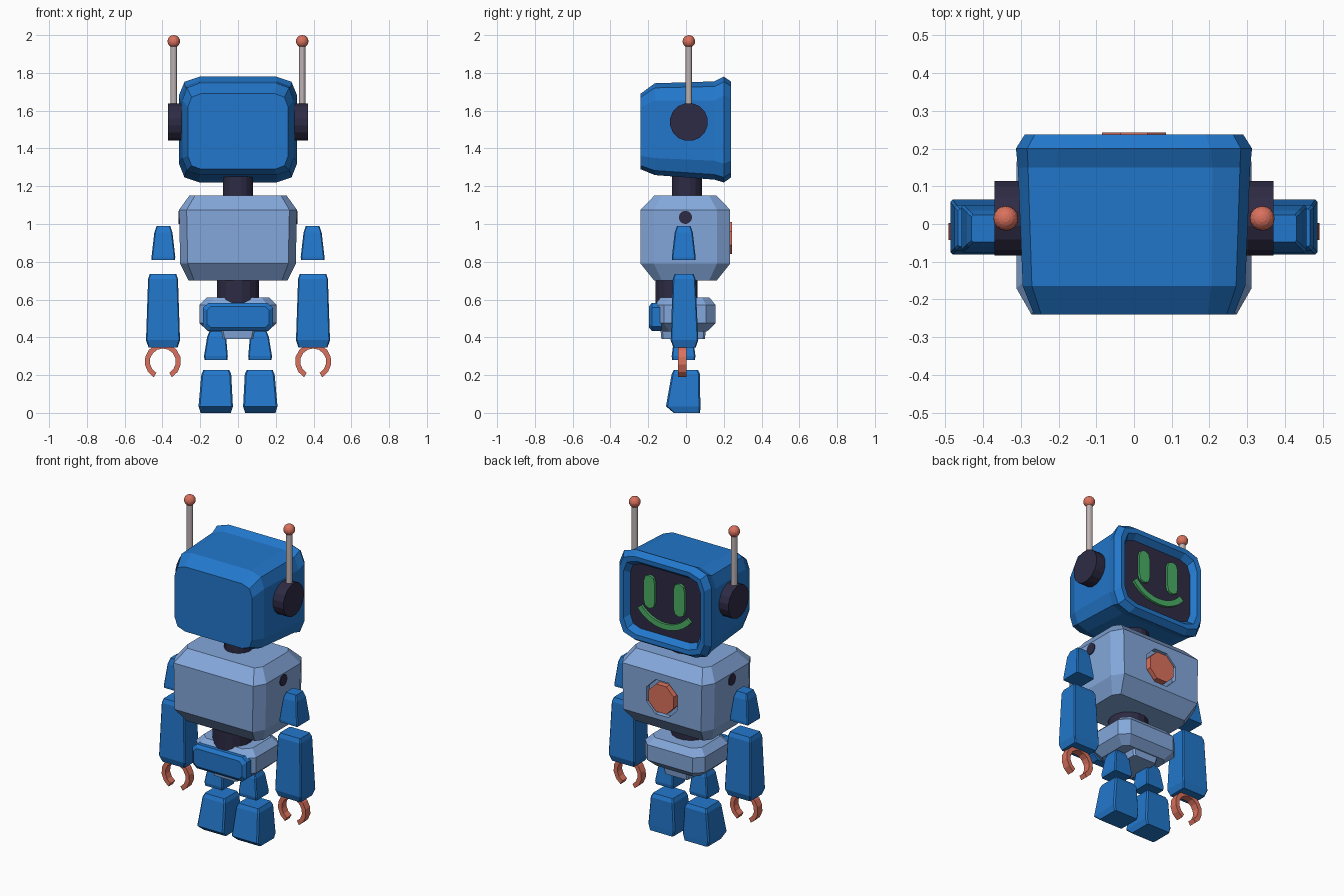
import bpy, bmesh, math
from mathutils import Matrix


def material(name, rgb):
    m = bpy.data.materials.new(name)
    m.diffuse_color = (*rgb, 1)
    return m


BLUE = material("blue", (0.016, 0.185, 0.60))
PALE = material("pale blue", (0.23, 0.39, 0.71))
DARK = material("dark navy", (0.027, 0.024, 0.058))
RED = material("coral", (0.70, 0.165, 0.11))
GREY = material("warm grey", (0.52, 0.46, 0.46))
GREEN = material("green", (0.07, 0.42, 0.13))


def finish(name, bm, *mats):
    bmesh.ops.recalc_face_normals(bm, faces=bm.faces)
    me = bpy.data.meshes.new(name)
    bm.to_mesh(me)
    bm.free()
    for m in mats:
        me.materials.append(m)
    ob = bpy.data.objects.new(name, me)
    bpy.context.collection.objects.link(ob)
    return ob


def outline(cu, cv, hu, hv, ku, kv, mid):
    """Rectangle with cut corners; mid adds a point to round each corner."""
    pts = []
    for su, sv in ((1, 1), (-1, 1), (-1, -1), (1, -1)):
        corner = [(hu - ku, hv), (hu, hv - kv)]
        if mid:
            corner.insert(1, (hu - 0.27 * ku, hv - 0.27 * kv))
        if su * sv > 0:
            corner.reverse()
        pts += [(cu + su * u, cv + sv * v) for u, v in corner]
    return pts


def loft(name, mats, rings, axis="Z", mid=False):
    """Rings are (position, centre u, centre v, half u, half v, cut u, cut v)."""
    bm = bmesh.new()
    loops = []
    for t, *r in rings:
        loops.append([bm.verts.new((u, v, t) if axis == "Z" else (u, t, v))
                      for u, v in outline(*r, mid)])
    for a, b in zip(loops, loops[1:]):
        n = len(a)
        for i in range(n):
            bm.faces.new((a[i], a[(i + 1) % n], b[(i + 1) % n], b[i]))
    bm.faces.new(loops[0])
    bm.faces.new(loops[-1]).material_index = len(mats) - 1
    return finish(name, bm, *mats)


def cylinder(name, mat, centre, r, depth, axis="Z", n=16):
    bm = bmesh.new()
    rot = {"Z": Matrix(), "X": Matrix.Rotation(math.pi / 2, 4, "Y"),
           "Y": Matrix.Rotation(math.pi / 2, 4, "X")}[axis]
    spin = Matrix.Rotation(math.pi / n, 4, "Z")
    bmesh.ops.create_cone(bm, cap_ends=True, segments=n, radius1=r, radius2=r,
                          depth=depth, matrix=Matrix.Translation(centre) @ rot @ spin)
    return finish(name, bm, mat)


def arc_band(name, mat, cx, cz, r0, r1, a0, a1, n, y0, y1):
    """Curved bar in the xz plane."""
    bm = bmesh.new()
    rows = []
    for i in range(n + 1):
        a = math.radians(a0 + (a1 - a0) * i / n)
        rows.append([bm.verts.new((cx + r * math.cos(a), y, cz + r * math.sin(a)))
                     for r, y in ((r0, y0), (r1, y0), (r1, y1), (r0, y1))])
    for a, b in zip(rows, rows[1:]):
        for j in range(4):
            bm.faces.new((a[j], a[(j + 1) % 4], b[(j + 1) % 4], b[j]))
    bm.faces.new(rows[0])
    bm.faces.new(rows[-1])
    return finish(name, bm, mat)


# Head with flared rim and recessed screen
loft("head", (BLUE, DARK), [
    (-0.24, 0, 1.49, 0.265, 0.20, 0.07, 0.07),
    (-0.165, 0, 1.502, 0.295, 0.243, 0.09, 0.09),
    (0.15, 0, 1.495, 0.308, 0.26, 0.10, 0.10),
    (0.20, 0, 1.50, 0.313, 0.28, 0.11, 0.10),
    (0.237, 0, 1.50, 0.29, 0.255, 0.10, 0.09),
    (0.235, 0, 1.50, 0.262, 0.227, 0.085, 0.08),
    (0.20, 0, 1.50, 0.24, 0.20, 0.07, 0.07)], "Y", True)

# Face on the screen
for s in (-1, 1):
    loft("eye", (GREEN,), [(y, s * 0.102, 1.55, 0.037, 0.10, 0.03, 0.04)
                           for y in (0.195, 0.215)], "Y", True)
arc_band("smile", GREEN, 0, 1.58, 0.20, 0.235, 219, 321, 12, 0.195, 0.215)

# Neck, torso, waist
cylinder("neck", DARK, (0, 0.005, 1.18), 0.08, 0.18)
torso = loft("torso", (PALE,), [
    (0.70, 0, -0.003, 0.262, 0.165, 0.03, 0.04),
    (0.79, 0, -0.003, 0.306, 0.237, 0.04, 0.07),
    (1.075, 0, -0.003, 0.312, 0.237, 0.04, 0.07),
    (1.15, 0, -0.003, 0.258, 0.165, 0.03, 0.04)])
cylinder("waist", DARK, (0, -0.05, 0.65), 0.113, 0.14)

# Chest button in an octagonal recess
cutter = cylinder("chest_cutter", PALE, (0, 0.24, 0.925), 0.115, 0.07, "Y", 8)
cutter.hide_render = True
cutter.hide_set(True)
mod = torso.modifiers.new("recess", "BOOLEAN")
mod.operation = "DIFFERENCE"
mod.solver = "EXACT"
mod.object = cutter
cylinder("chest_button", RED, (0, 0.218, 0.925), 0.092, 0.05, "Y", 8)

# Pelvis, belt plate and lower block
loft("pelvis", (PALE,), [
    (0.43, 0, -0.005, 0.155, 0.115, 0.03, 0.03),
    (0.475, 0, -0.005, 0.205, 0.162, 0.05, 0.05),
    (0.57, 0, -0.005, 0.205, 0.162, 0.05, 0.05),
    (0.61, 0, -0.005, 0.165, 0.13, 0.04, 0.04)])
loft("belt_plate", (BLUE,), [
    (-0.197, 0, 0.508, 0.165, 0.055, 0.02, 0.02),
    (-0.18, 0, 0.508, 0.185, 0.075, 0.03, 0.025),
    (-0.13, 0, 0.508, 0.185, 0.075, 0.03, 0.025)], "Y")
loft("pelvis_block", (PALE,), [
    (0.39, 0, -0.015, 0.08, 0.115, 0.01, 0.01),
    (0.44, 0, -0.015, 0.09, 0.12, 0.01, 0.01)])

for s in (-1, 1):
    # Ears and antennas
    cylinder("ear", DARK, (s * 0.33, 0.015, 1.54), 0.101, 0.08, "X")
    cylinder("antenna_rod", GREY, (s * 0.34, 0.015, 1.78), 0.018, 0.36, n=12)
    bm = bmesh.new()
    bmesh.ops.create_uvsphere(bm, u_segments=16, v_segments=10, radius=0.033,
                              matrix=Matrix.Translation((s * 0.34, 0.015, 1.967)))
    finish("antenna_ball", bm, RED)

    # Shoulder socket
    cylinder("shoulder_socket", DARK, (s * 0.30, -0.003, 1.035), 0.035, 0.03, "X")

    # Floating arm pieces
    loft("upper_arm", (BLUE,), [
        (0.81, s * 0.395, -0.012, 0.062, 0.062, 0.005, 0.005),
        (0.825, s * 0.395, -0.012, 0.063, 0.063, 0.006, 0.006),
        (0.955, s * 0.395, -0.012, 0.048, 0.048, 0.006, 0.006),
        (0.99, s * 0.395, -0.012, 0.036, 0.036, 0.005, 0.005)])
    loft("forearm", (BLUE,), [
        (0.347, s * 0.397, -0.008, 0.077, 0.060, 0.005, 0.005),
        (0.385, s * 0.397, -0.008, 0.090, 0.073, 0.006, 0.006),
        (0.71, s * 0.397, -0.010, 0.079, 0.060, 0.006, 0.006),
        (0.735, s * 0.397, -0.010, 0.070, 0.050, 0.005, 0.005)])
    arc_band("claw", RED, s * 0.398, 0.272, 0.069, 0.096, -60, 240, 12, -0.042, 0.003)

    # Floating leg pieces
    loft("thigh", (BLUE,), [
        (0.28, s * 0.117, -0.013, 0.060, 0.060, 0.005, 0.005),
        (0.30, s * 0.117, -0.013, 0.063, 0.063, 0.006, 0.006),
        (0.405, s * 0.113, -0.013, 0.050, 0.050, 0.006, 0.006),
        (0.43, s * 0.113, -0.013, 0.038, 0.038, 0.005, 0.005)])
    loft("foot", (BLUE,), [
        (0.0, s * 0.118, 0.005, 0.080, 0.070, 0.006, 0.006),
        (0.035, s * 0.118, -0.015, 0.091, 0.091, 0.008, 0.008),
        (0.205, s * 0.115, -0.001, 0.079, 0.075, 0.008, 0.008),
        (0.228, s * 0.115, -0.001, 0.068, 0.064, 0.006, 0.006)])
